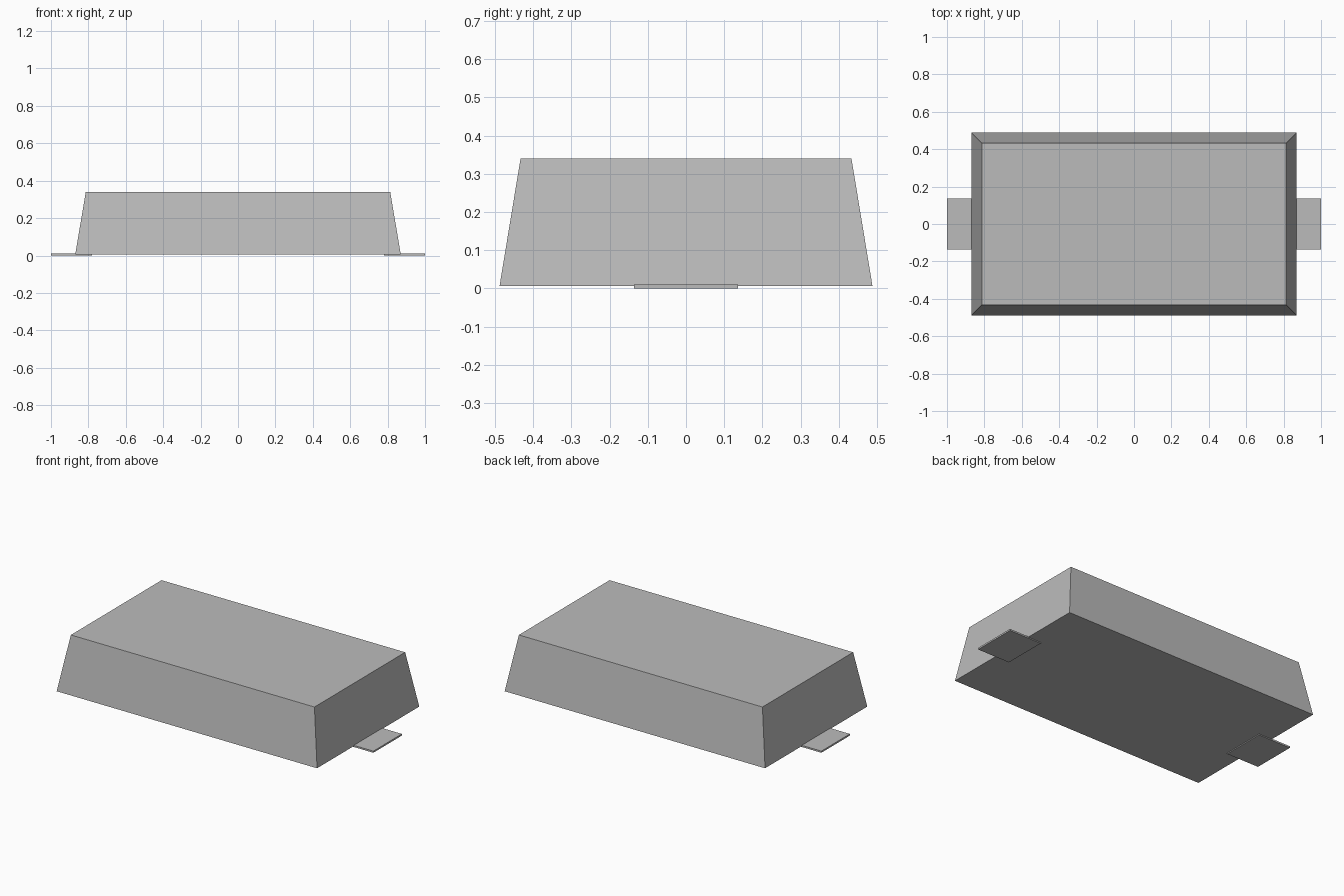
import bpy
import bmesh

cube = bpy.data.objects.get("Cube")
if cube:
    bpy.data.objects.remove(cube, do_unlink=True)

grey = bpy.data.materials.new("plain_grey")
grey.use_nodes = True
colour = (0.5, 0.5, 0.5, 1)
grey.diffuse_color = colour
grey.node_tree.nodes["Principled BSDF"].inputs["Base Color"].default_value = colour


def block(name, centre_x, bottom, top, z0, z1):
    """Flat-faced block; bottom and top are (half width, half depth)."""
    bm = bmesh.new()
    bmesh.ops.create_cube(bm, size=2)
    for v in bm.verts:
        half_x, half_y = top if v.co.z > 0 else bottom
        v.co.x *= half_x
        v.co.y *= half_y
        v.co.z = z1 if v.co.z > 0 else z0
    mesh = bpy.data.meshes.new(name)
    bm.to_mesh(mesh)
    bm.free()
    mesh.materials.append(grey)
    obj = bpy.data.objects.new(name, mesh)
    obj.location.x = centre_x
    bpy.context.collection.objects.link(obj)


# Tapered body
block("body", 0, (0.87, 0.488), (0.814, 0.433), 0.006, 0.34)

# Flat tabs set into the underside at each end
for name, side in (("left_tab", 1), ("right_tab", -1)):
    block(name, side * 0.89, (0.11, 0.136), (0.11, 0.136), 0, 0.01)
